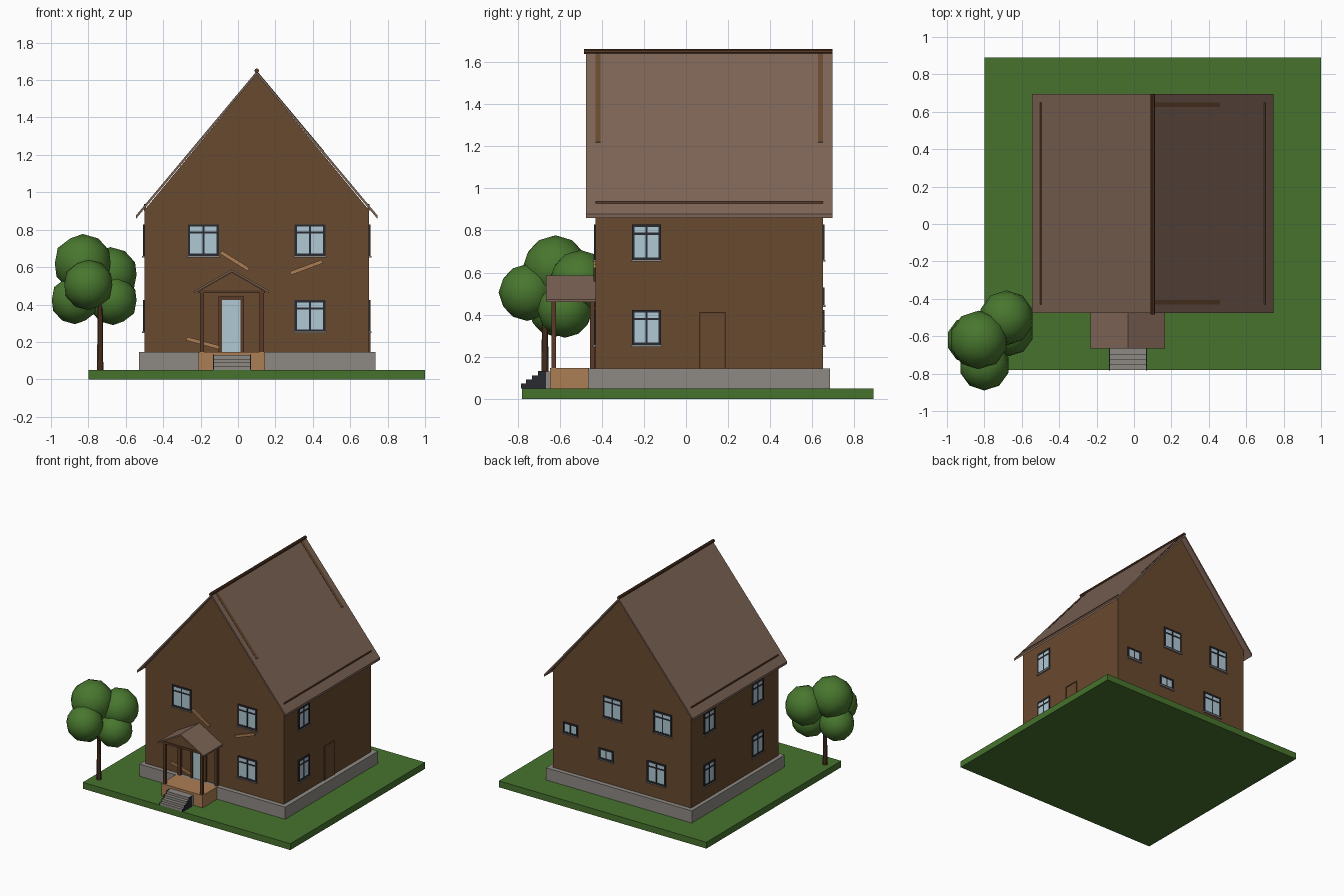
import bpy, bmesh, math
from mathutils import Matrix, Vector

if "Cube" in bpy.data.objects:
    bpy.data.objects.remove(bpy.data.objects["Cube"])


def mat(name, r, g, b):
    m = bpy.data.materials.new(name)
    m.diffuse_color = (r, g, b, 1)
    m.use_nodes = True
    m.node_tree.nodes["Principled BSDF"].inputs["Base Color"].default_value = m.diffuse_color
    return m


WALL = mat("wall brown", .141, .068, .029)
ROOF = mat("roof brown", .205, .127, .091)
GRASS = mat("grass green", .061, .171, .026)
STONE = mat("stone grey", .270, .250, .230)
GLASS = mat("pale glass", .429, .578, .658)
PLANK = mat("light timber", .413, .209, .089)
DARK = mat("dark frame", .023, .023, .032)
TRIM = mat("dark timber", .100, .044, .020)
LEAF = mat("leaf green", .066, .185, .028)


def finish(name, bm, material, matrix=None):
    bmesh.ops.recalc_face_normals(bm, faces=bm.faces)
    me = bpy.data.meshes.new(name)
    bm.to_mesh(me)
    bm.free()
    me.materials.append(material)
    ob = bpy.data.objects.new(name, me)
    if matrix is not None:
        ob.matrix_world = matrix
    bpy.context.collection.objects.link(ob)
    return ob


def boxes(name, material, *bounds, matrix=None):
    """One object of boxes, each (x0, x1, y0, y1, z0, z1)."""
    bm = bmesh.new()
    for x0, x1, y0, y1, z0, z1 in bounds:
        m = Matrix.Translation(((x0 + x1) / 2, (y0 + y1) / 2, (z0 + z1) / 2))
        m = m @ Matrix.Diagonal((x1 - x0, y1 - y0, z1 - z0, 1))
        bmesh.ops.create_cube(bm, size=1, matrix=m)
    return finish(name, bm, material, matrix)


def prism(name, material, profile, y0, y1):
    """Extrude an x-z profile along y."""
    bm = bmesh.new()
    f = bm.faces.new([bm.verts.new((x, y0, z)) for x, z in profile])
    ext = bmesh.ops.extrude_face_region(bm, geom=[f])["geom"]
    bmesh.ops.translate(bm, vec=(0, y1 - y0, 0),
                        verts=[v for v in ext if isinstance(v, bmesh.types.BMVert)])
    return finish(name, bm, material)


def cylinder(name, material, p, q, r0, r1, sides=10):
    p, q = Vector(p), Vector(q)
    bm = bmesh.new()
    bmesh.ops.create_cone(bm, cap_ends=True, segments=sides, radius1=r0, radius2=r1,
                          depth=(q - p).length)
    rot = (q - p).to_track_quat('Z', 'Y').to_matrix().to_4x4()
    return finish(name, bm, material, Matrix.Translation((p + q) / 2) @ rot)


def gable_roof(name, cx, half, top, eave, t, y0, y1):
    prism(name, ROOF, [(cx, top), (cx + half, eave), (cx + half, eave - t),
                       (cx, top - t), (cx - half, eave - t), (cx - half, eave)], y0, y1)


# House wall placement: local x runs along the wall, local -y points outwards
X0, X1, Y0, Y1 = -.50, .70, -.43, .65
SIDES = {"front": (0, (0, Y0, 0)), "right": (90, (X1, 0, 0)),
         "back": (180, (0, Y1, 0)), "left": (-90, (X0, 0, 0))}


def wall_matrix(side):
    angle, pos = SIDES[side]
    return Matrix.Translation(pos) @ Matrix.Rotation(math.radians(angle), 4, 'Z')


def window(side, c, z0, z1, w, transom=True):
    m = wall_matrix(side)
    c = -c if side in ("back", "left") else c
    a, b, e = c - w / 2, c + w / 2, .012
    bars = [(a, a + e, -.008, .01, z0, z1), (b - e, b, -.008, .01, z0, z1),
            (a, b, -.008, .01, z0, z0 + e), (a, b, -.008, .01, z1 - e, z1),
            (c - .005, c + .005, -.007, .01, z0, z1)]
    if transom:
        zt = z0 + .74 * (z1 - z0)
        bars.append((a, b, -.007, .01, zt - .005, zt + .005))
    boxes(side + "_window_frame", DARK, *bars, matrix=m)
    boxes(side + "_window_glass", GLASS, (a + .005, b - .005, -.004, .003, z0 + .005, z1 - .005),
          matrix=m)
    boxes(side + "_window_sill", STONE, (a - .005, b + .005, -.013, .01, z0 - .008, z0), matrix=m)


# Lawn and foundation
boxes("lawn", GRASS, (-.80, 1.0, -.78, .89, 0, .05))
boxes("foundation", STONE, (-.53, .735, -.465, .685, .045, .145))

# Walls with gables, main roof and ridge beam
prism("walls", WALL, [(X0, .14), (X1, .14), (X1, .905), (.1, 1.632), (X0, .905)], Y0, Y1)
gable_roof("roof", .1, .645, 1.648, .877, .018, -.475, .695)
cylinder("ridge_beam", TRIM, (.1, -.485, 1.65), (.1, .695, 1.65), .012, .012)

# Beams showing through the roof
SLOPE = (1.648 - .877) / .645
for y in (-.418, .638):
    prism("roof_rafter", WALL, [(.1, 1.651), (.46, 1.651 - .36 * SLOPE),
                                (.46, 1.63 - .36 * SLOPE), (.1, 1.63)], y - .012, y + .012)
for x in (-.497, .697):
    boxes("wall_plate", TRIM, (x - .005, x + .005, Y0, Y1, .90, .937))

# Windows
UP, LOW = (.66, .828), (.255, .423)
for x, zs in ((-.185, UP), (.385, UP), (.385, LOW)):
    window("front", x, *zs, .165)
for zs in (UP, LOW):
    window("right", -.188, *zs, .137)
    for y in (-.17, .43):
        window("left", y, *zs, .137)
for x, zs in ((.18, UP), (-.255, UP), (-.20, LOW)):
    window("back", x, *zs, .16)
for x, z in ((.545, .445), (.235, .325)):
    window("back", x, z, z + .085, .125, False)

# Front door and side door
boxes("front_door_frame", TRIM, (-.104, -.086, -.014, .01, .145, .442),
      (.014, .032, -.014, .01, .145, .442), (-.104, .032, -.014, .01, .424, .442),
      matrix=wall_matrix("front"))
boxes("front_door_glass", GLASS, (-.09, .018, -.006, .003, .145, .43), matrix=wall_matrix("front"))
boxes("side_door_frame", TRIM, (.065, .071, -.008, .01, .145, .412),
      (.181, .187, -.008, .01, .145, .412), (.065, .187, -.008, .01, .406, .412),
      matrix=wall_matrix("right"))
boxes("side_door_panel", WALL, (.07, .182, -.004, .01, .145, .407), matrix=wall_matrix("right"))

# Loose planks nailed to the front wall
for (xa, za), (xb, zb) in (((-.092, .680), (.057, .587)), ((.28, .567), (.45, .630)),
                           ((-.275, .218), (-.10, .170))):
    length, ang = math.hypot(xb - xa, zb - za), math.atan2(zb - za, xb - xa)
    m = Matrix.Translation(((xa + xb) / 2, Y0 - .004, (za + zb) / 2)) @ Matrix.Rotation(-ang, 4, 'Y')
    boxes("wall_plank", PLANK, (-length / 2, length / 2, -.006, .006, -.01, .01), matrix=m)

# Porch: deck, posts, beams, gable and roof
boxes("porch_deck", PLANK, (-.212, .145, -.645, -.46, .05, .147))
posts = [(x - .011, x + .011, y - .01, y + .01, .145, .475)
         for x in (-.193, .127) for y in (-.628, -.445)]
boxes("porch_posts", TRIM, *posts)
boxes("porch_beams", TRIM, (-.21, .145, -.64, -.618, .462, .478),
      (-.204, -.182, -.64, Y0, .462, .478), (.116, .138, -.64, Y0, .462, .478))
prism("porch_gable", WALL, [(-.20, .477), (.134, .477), (-.033, .573)], -.635, -.622)
gable_roof("porch_roof", -.033, .20, .587, .473, .012, -.665, -.425)

# Steps with dark side stringers
edges = [-.78, -.755, -.7275, -.70]
boxes("steps", STONE, *[(-.13, .065, y, -.645, .05, .069 + .02 * i) for i, y in enumerate(edges)])
for x in (-.1335, .0645):
    boxes("step_stringer", DARK, *[(x, x + .004, y - .004, -.665, .05, .072 + .02 * i)
                                   for i, y in enumerate(edges)])

# Tree
cylinder("tree_trunk", TRIM, (-.737, -.67, .04), (-.737, -.67, .48), .018, .013)
for x, y, z, r in ((-.83, -.62, .62, .157), (-.682, -.502, .56, .147), (-.80, -.755, .505, .135),
                   (-.872, -.62, .425, .13), (-.668, -.575, .422, .132)):
    bm = bmesh.new()
    bmesh.ops.create_icosphere(bm, subdivisions=2, radius=r)
    for f in bm.faces:
        f.smooth = True
    finish("tree_leaves", bm, LEAF, Matrix.Translation((x, y, z)))
